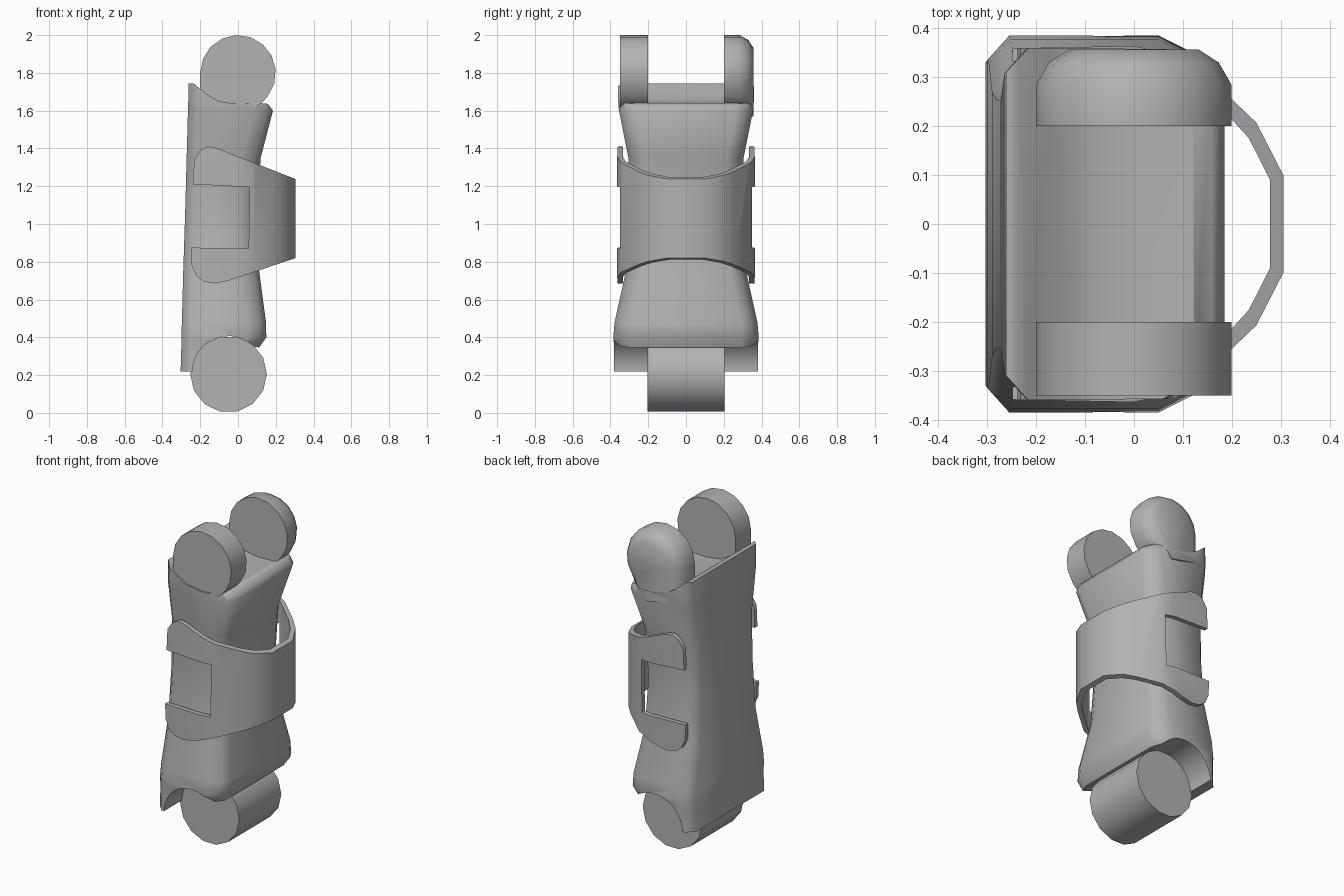
import bpy, bmesh, math

if "Cube" in bpy.data.objects:
    bpy.data.objects.remove(bpy.data.objects["Cube"])

grey = bpy.data.materials.new("plain grey")
grey.diffuse_color = (0.45, 0.45, 0.45, 1)
grey.use_nodes = True
grey.node_tree.nodes["Principled BSDF"].inputs["Base Color"].default_value = grey.diffuse_color


def loft(name, rings):
    """Closed solid through a list of equal-length rings of 3D points."""
    bm = bmesh.new()
    vs = [[bm.verts.new(p) for p in r] for r in rings]
    n = len(rings[0])
    for a, b in zip(vs, vs[1:]):
        for i in range(n):
            j = (i + 1) % n
            bm.faces.new((a[i], a[j], b[j], b[i]))
    bm.faces.new(vs[0])
    bm.faces.new(vs[-1])
    bmesh.ops.recalc_face_normals(bm, faces=bm.faces)
    me = bpy.data.meshes.new(name)
    bm.to_mesh(me)
    bm.free()
    me.materials.append(grey)
    ob = bpy.data.objects.new(name, me)
    bpy.context.collection.objects.link(ob)
    return ob


def slab(name, profile, y0, y1):
    """Side profile (x, z) extruded along y."""
    return loft(name, [[(x, y, z) for x, z in profile] for y in (y0, y1)])


def arc(cx, cz, r, a0, a1, n):
    return [(cx + r * math.cos(math.radians(a0 + (a1 - a0) * i / n)),
             cz + r * math.sin(math.radians(a0 + (a1 - a0) * i / n)))
            for i in range(n + 1)]


def activate(ob):
    bpy.ops.object.select_all(action='DESELECT')
    ob.select_set(True)
    bpy.context.view_layer.objects.active = ob


def intersect(ob, cutter):
    m = ob.modifiers.new("trim", 'BOOLEAN')
    m.operation = 'INTERSECT'
    m.solver = 'EXACT'
    m.object = cutter
    activate(ob)
    bpy.ops.object.modifier_apply(modifier=m.name)
    bpy.data.objects.remove(cutter)


def smooth(ob, angle=40):
    activate(ob)
    bpy.ops.object.shade_smooth_by_angle(angle=math.radians(angle))


# Body: waisted chamfered column (z, back x, front x, half width)
stations = [(0.15, -0.306, 0.09, 0.38), (0.35, -0.30, 0.115, 0.38),
            (0.40, -0.30, 0.15, 0.385), (0.48, -0.297, 0.148, 0.378),
            (0.75, -0.29, 0.112, 0.318), (1.05, -0.28, 0.10, 0.302),
            (1.35, -0.272, 0.12, 0.305), (1.60, -0.265, 0.185, 0.355),
            (1.66, -0.263, 0.14, 0.36), (1.80, -0.26, 0.10, 0.36)]
rings = []
for z, xb, xf, w in stations:
    half = [(xb, w - 0.05), (xb + 0.045, w), (xf - 0.10, w),
            (xf - 0.03, w - 0.035), (xf, w - 0.09)]
    rings.append([(x, y, z) for x, y in half] +
                 [(x, -y, z) for x, y in reversed(half)])
body = loft("limb_body", rings)

# Trim the body: hollow seat at the bottom, shallow dish between the top lugs
trim = ([(-0.5, 0.22), (-0.24, 0.22)] + arc(-0.05, 0.215, 0.192, 172, 45, 9) +
        [(0.12, 0.345), (0.5, 0.345), (0.5, 1.62), (0.17, 1.635), (0.12, 1.64),
         (0.0, 1.635), (-0.1, 1.65), (-0.17, 1.69), (-0.235, 1.745), (-0.5, 1.735)])
intersect(body, slab("body_trim", trim, -0.6, 0.6))
smooth(body, 55)

# Lower hinge barrel
barrel = slab("lower_hinge_barrel", arc(-0.05, 0.205, 0.203, 0, 360, 14)[:-1], -0.205, 0.205)
smooth(barrel)

# Upper hinge lugs: one square-edged, one with a rounded outer rim
lug = arc(0, 1.8, 0.2, -38, 180, 10) + [(-0.2, 1.6), (0.03, 1.57), (0.135, 1.65)]


def lug_ring(y, s):
    return [(x * s, y, 1.8 + (z - 1.8) * s if z > 1.66 else z) for x, z in lug]


smooth(loft("upper_lug_near", [lug_ring(-0.35, 1), lug_ring(-0.2, 1)]))
smooth(loft("upper_lug_far", [lug_ring(0.2, 1), lug_ring(0.285, 1),
                              lug_ring(0.33, 0.87), lug_ring(0.357, 0.66)]), 50)

# Cuff: U-shaped wall in plan, trimmed to its side outline with end notches
outer = [(-0.3, 0.358), (0.0, 0.364), (0.08, 0.345), (0.2, 0.255), (0.25, 0.207), (0.305, 0.1)]
inner = [(-0.3, 0.332), (0.0, 0.335), (0.07, 0.318), (0.185, 0.23), (0.235, 0.175), (0.278, 0.09)]
plan = (outer + [(x, -y) for x, y in reversed(outer)] +
        [(x, -y) for x, y in inner] + list(reversed(inner)))
cuff = loft("cuff", [[(x, y, z) for x, y in plan] for z in (0.5, 1.6)])
side = [(0.32, 1.232), (0.1, 1.318), (-0.12, 1.405), (-0.16, 1.41), (-0.20, 1.39),
        (-0.232, 1.34), (-0.238, 1.21), (0.062, 1.195), (0.056, 0.87), (-0.248, 0.875),
        (-0.245, 0.78), (-0.22, 0.725), (-0.18, 0.695), (-0.12, 0.685),
        (-0.05, 0.70), (0.32, 0.825)]
intersect(cuff, slab("cuff_trim", side, -0.6, 0.6))
smooth(cuff, 45)
